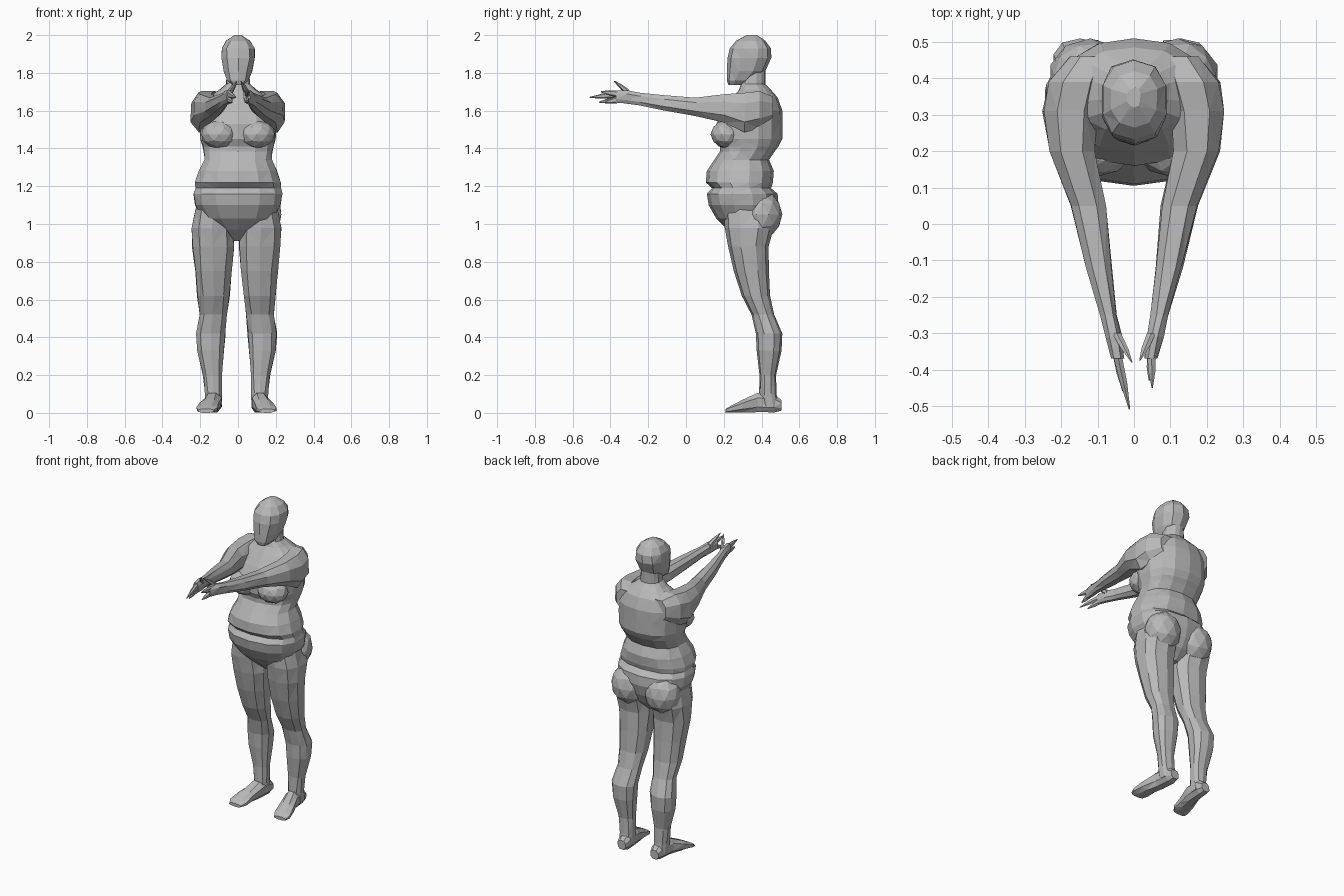
import bpy, bmesh, math, random
from mathutils import Vector, Matrix

random.seed(4)
if "Cube" in bpy.data.objects:
    bpy.data.objects.remove(bpy.data.objects["Cube"])

clay = bpy.data.materials.new("plain grey")
clay.use_nodes = True
grey = (0.48, 0.48, 0.48, 1)
clay.diffuse_color = grey
clay.node_tree.nodes["Principled BSDF"].inputs["Base Color"].default_value = grey


def finish(name, bm):
    bmesh.ops.recalc_face_normals(bm, faces=bm.faces)
    bmesh.ops.triangulate(bm, faces=bm.faces)
    mesh = bpy.data.meshes.new(name)
    bm.to_mesh(mesh)
    bm.free()
    mesh.materials.append(clay)
    obj = bpy.data.objects.new(name, mesh)
    bpy.context.collection.objects.link(obj)
    return obj


def loft(name, rings, side_axis, sides=10, square=0.85, rough=0.003):
    """Skin rings of (centre, half width in x, half size along side_axis)."""
    bm = bmesh.new()
    loops = []
    for centre, rx, rv in rings:
        loop = []
        for i in range(sides):
            a = math.tau * (i + 0.5) / sides
            c, s = math.cos(a), math.sin(a)
            u = math.copysign(abs(c) ** square, c) * rx
            v = math.copysign(abs(s) ** square, s) * rv
            wobble = random.uniform(-rough, rough)
            loop.append(bm.verts.new(Vector(centre) + Vector((u + wobble, 0, 0)) + side_axis * v))
        loops.append(loop)
    for a, b in zip(loops, loops[1:]):
        for i in range(sides):
            j = (i + 1) % sides
            bm.faces.new((a[i], a[j], b[j], b[i]))
    bm.faces.new(loops[0])
    bm.faces.new(loops[-1])
    return finish(name, bm)


def upright(name, profile, sides):
    """Rows of height, half width, front y, back y."""
    rings = [((0, (f + b) / 2, z), w, (b - f) / 2) for z, w, f, b in profile]
    return loft(name, rings, Vector((0, 1, 0)), sides)


def mound(name, centre, radii):
    bm = bmesh.new()
    bmesh.ops.create_icosphere(bm, subdivisions=2, radius=1,
                               matrix=Matrix.Translation(centre) @ Matrix.Diagonal((*radii, 1)))
    return finish(name, bm)


# Torso with belly folds, chest, shoulders and neck
upright("torso", [
    (.91, .03, .29, .38), (.97, .12, .22, .44), (1.03, .19, .16, .47),
    (1.10, .23, .12, .49), (1.16, .24, .11, .485), (1.19, .232, .137, .45),
    (1.22, .232, .105, .46), (1.28, .21, .11, .465), (1.34, .182, .15, .44),
    (1.385, .185, .18, .47), (1.41, .19, .18, .49), (1.45, .202, .16, .51),
    (1.53, .205, .16, .51), (1.60, .195, .20, .51), (1.67, .165, .25, .485),
    (1.71, .10, .28, .45), (1.74, .064, .29, .42), (1.81, .058, .29, .42)], 14)

# Head, from chin to crown
upright("head", [
    (1.735, .03, .225, .29), (1.76, .058, .216, .36), (1.81, .077, .216, .42),
    (1.88, .094, .22, .452), (1.93, .091, .232, .45), (1.97, .066, .265, .42),
    (2.0, .02, .32, .375)], 10)

X_LEG = [  # height, x, half width, y, half depth
    (1.08, .12, .10, .33, .13), (.98, .128, .112, .335, .13), (.88, .124, .114, .33, .107),
    (.75, .122, .10, .346, .093), (.62, .122, .088, .37, .075), (.52, .125, .075, .407, .06),
    (.42, .137, .08, .44, .07), (.33, .136, .073, .44, .066), (.20, .126, .052, .433, .044),
    (.10, .122, .046, .433, .046), (.03, .12, .044, .445, .048)]
FOOT = [  # y, x, half width, height, half height
    (.505, .117, .03, .04, .03), (.47, .117, .042, .05, .05), (.38, .125, .046, .055, .055),
    (.30, .145, .054, .036, .036), (.24, .156, .058, .02, .02), (.21, .162, .042, .011, .011)]
ARM = [
    (.46, .12, .06, 1.61, .07), (.39, .155, .085, 1.605, .105), (.31, .175, .08, 1.59, .112),
    (.20, .172, .066, 1.612, .08), (.05, .125, .053, 1.62, .052), (-.12, .097, .037, 1.642, .043),
    (-.25, .07, .025, 1.662, .036), (-.31, .057, .024, 1.672, .038), (-.37, .046, .018, 1.676, .034)]
UP = Vector((0, 0, 1))
BACK = Vector((0, 1, 0))

# Tips of the thumb and two groups of fingers, as x, y, z
TIPS = {"left": [(.016, -.375, 1.755), (.05, -.45, 1.70), (.042, -.43, 1.645)],
        "right": [(.006, -.38, 1.755), (.012, -.51, 1.67), (.03, -.46, 1.645)]}

for side, s in (("left", 1), ("right", -1)):
    lean = -.008
    # Leg and splayed foot
    loft(side + "_leg", [((s * x + lean, y, z), rx, ry) for z, x, rx, y, ry in X_LEG], BACK)
    loft(side + "_foot", [((s * x + lean, y, z), rx, rz) for y, x, rx, z, rz in FOOT], UP, 8)
    # Soft masses on the chest and seat
    mound(side + "_breast", (s * .1, .215, 1.475), (.098, .085, .075))
    mound(side + "_buttock", (s * .12, .405, 1.05), (.115, .105, .125))
    # Arm reaching forward, ending in the palm
    loft(side + "_arm", [((s * x, y, z), rx, rz) for y, x, rx, z, rz in ARM], UP, 8)
    # Thumb and fingers as tapering wedges
    for part, (x, y, z), root in zip(("thumb", "upper_fingers", "lower_fingers"), TIPS[side],
                                     ((-.30, 1.69), (-.35, 1.687), (-.35, 1.66))):
        start = Vector((s * .048, *root))
        tip = Vector((s * x, y, z))
        loft(side + "_" + part, [(start, .014, .02), (start.lerp(tip, .55), .011, .014),
                                 (tip, .002, .003)], UP, 6, rough=0)
